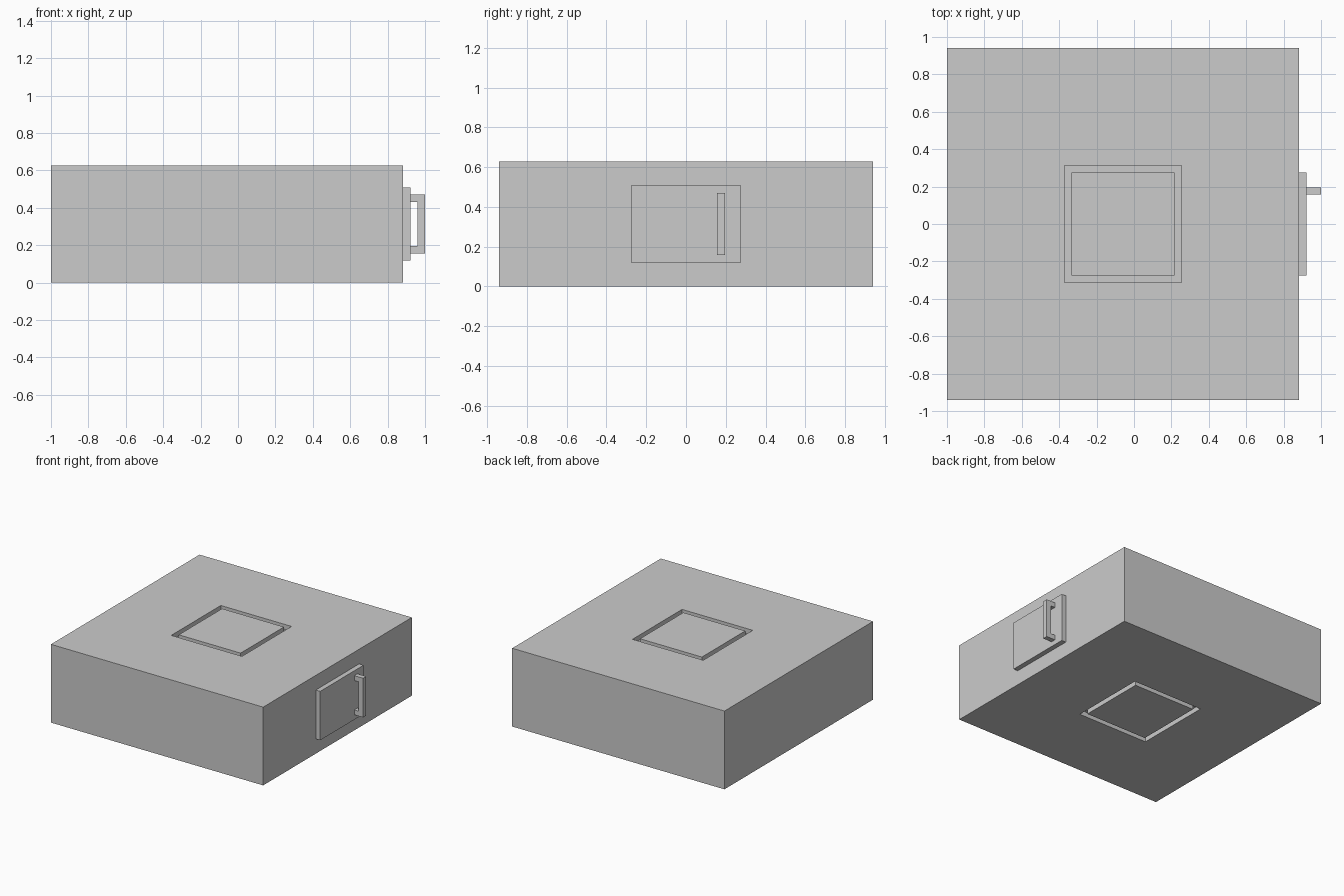
import bpy, bmesh
from mathutils import Matrix, Vector

if "Cube" in bpy.data.objects:
    bpy.data.objects.remove(bpy.data.objects["Cube"])

U = 2 / 51          # module: every size is a whole number of these
X0 = -1.0           # left side of the body
X1 = X0 + 48 * U    # right side of the body


def finish(bm, name):
    bmesh.ops.recalc_face_normals(bm, faces=bm.faces[:])
    mesh = bpy.data.meshes.new(name)
    bm.to_mesh(mesh)
    bm.free()
    obj = bpy.data.objects.new(name, mesh)
    bpy.context.collection.objects.link(obj)
    return obj


def box(lo, hi):
    lo, hi = Vector(lo), Vector(hi)
    bm = bmesh.new()
    bmesh.ops.create_cube(bm, size=1, matrix=Matrix.Translation((lo + hi) / 2)
                          @ Matrix.Diagonal((*(hi - lo), 1)))
    return bm


def push(bm, face, distance):
    normal = face.normal.copy()
    new = bmesh.ops.extrude_discrete_faces(bm, faces=[face])["faces"][0]
    bmesh.ops.translate(bm, verts=new.verts[:], vec=normal * distance)
    new.normal_update()
    return new


# Body with a square groove in the top and the bottom
bm = box((X0, -24 * U, 0), (X1, 24 * U, 16 * U))
bm.normal_update()
for face in [f for f in bm.faces if abs(f.normal.z) > 0.9]:
    bmesh.ops.inset_region(bm, faces=[face], thickness=16 * U, use_even_offset=True)
    face = push(bm, face, -U)
    bmesh.ops.inset_region(bm, faces=[face], thickness=U, use_even_offset=True)
    push(bm, face, U)
finish(bm, "body")

# Door panel on the right side
finish(box((X1, -7 * U, 3 * U), (X1 + U, 7 * U, 13 * U)), "door_panel")

# Door handle: bracket profile (x, z) extruded along y
profile = [(1, 4), (3, 4), (3, 12), (1, 12), (1, 11), (2, 11), (2, 5), (1, 5)]
bm = bmesh.new()
face = bm.faces.new([bm.verts.new((X1 + x * U, 4 * U, z * U)) for x, z in profile])
side = bmesh.ops.extrude_face_region(bm, geom=[face])["geom"]
bmesh.ops.translate(bm, verts=[g for g in side if isinstance(g, bmesh.types.BMVert)],
                    vec=(0, U, 0))
finish(bm, "door_handle")
